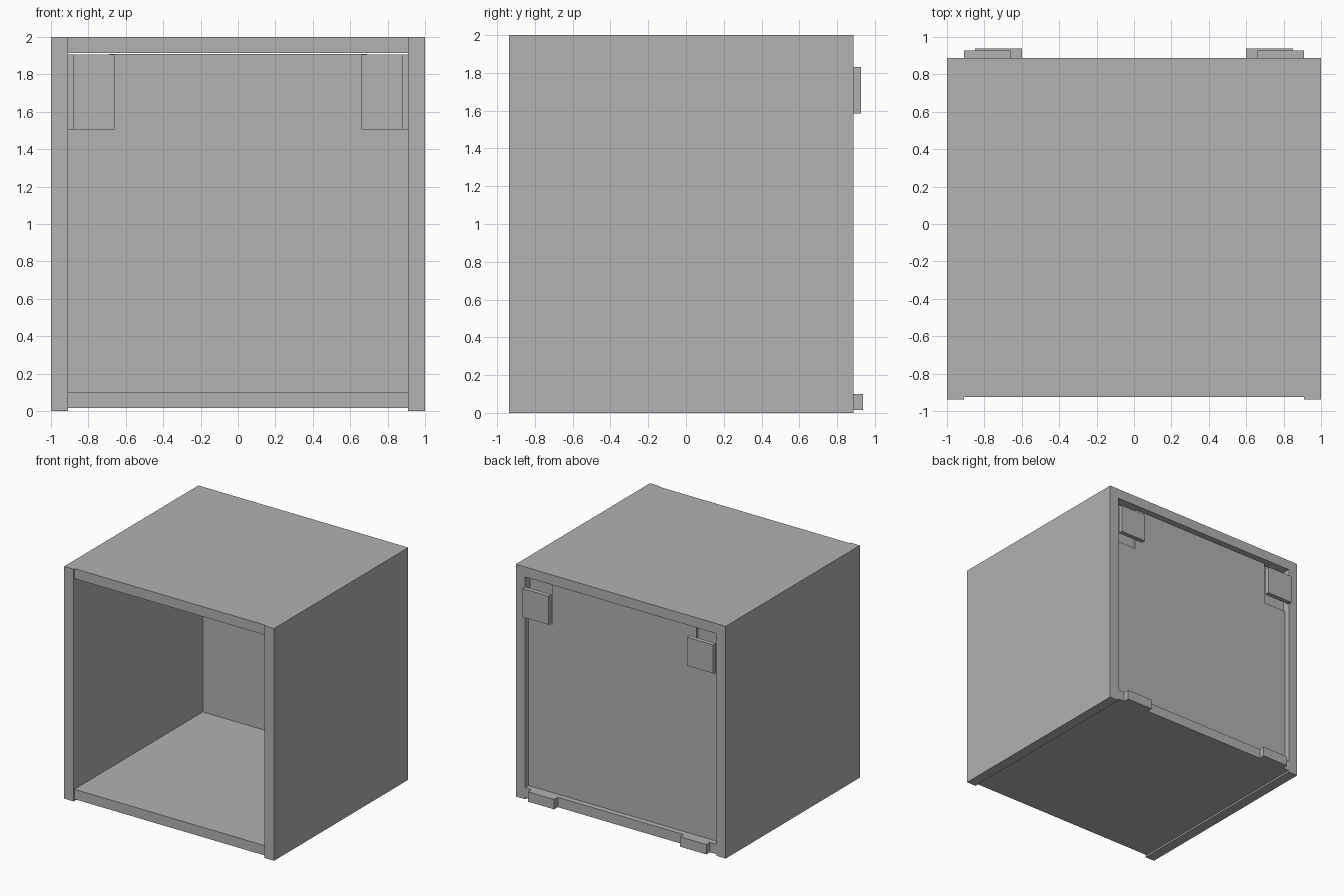
import bpy
import bmesh
from mathutils import Vector

default = bpy.data.objects.get("Cube")
if default:
    bpy.data.objects.remove(default, do_unlink=True)

# Single plain grey finish
grey = bpy.data.materials.new("plain grey")
grey.use_nodes = True
grey.diffuse_color = (0.445, 0.445, 0.445, 1)
grey.node_tree.nodes["Principled BSDF"].inputs["Base Color"].default_value = grey.diffuse_color


def finish(name, bm):
    bmesh.ops.recalc_face_normals(bm, faces=bm.faces)
    mesh = bpy.data.meshes.new(name)
    bm.to_mesh(mesh)
    bm.free()
    mesh.materials.append(grey)
    obj = bpy.data.objects.new(name, mesh)
    bpy.context.collection.objects.link(obj)
    return obj


def box(name, x, y, z):
    """Box from its (min, max) span on each axis."""
    bm = bmesh.new()
    bmesh.ops.create_cube(bm, size=1)
    low, high = (Vector(c) for c in zip(x, y, z))
    for v in bm.verts:
        v.co = (low + high) / 2 + v.co * (high - low)
    return finish(name, bm)


def pair(name, x, y, z):
    """The same box on the left (+x) and right (-x)."""
    box("left_" + name, x, y, z)
    box("right_" + name, (-x[1], -x[0]), y, z)


INNER, BACK, FRONT = 0.91, 0.888, -0.925
PANEL_BACK, PANEL_FRONT = 0.84, 0.82

# Cabinet carcass: sides stand slightly proud of the top and bottom
pair("side_panel", (INNER, 1), (-0.937, BACK), (0, 2))
box("top_panel", (-INNER, INNER), (FRONT, BACK), (1.914, 2))
box("bottom_panel", (-INNER, INNER), (FRONT, BACK), (0.015, 0.1))

# Recessed back panel with its upper corners notched out for the brackets
notch_x, notch_z, panel_top = 0.69, 1.54, 1.909
half = [(INNER, 0.1), (INNER, notch_z), (notch_x, notch_z), (notch_x, panel_top)]
outline = half + [(-x, z) for x, z in reversed(half)]
bm = bmesh.new()
face = bm.faces.new([bm.verts.new((x, PANEL_BACK, z)) for x, z in outline])
extruded = bmesh.ops.extrude_face_region(bm, geom=[face], use_keep_orig=True)
for v in extruded["geom"]:
    if isinstance(v, bmesh.types.BMVert):
        v.co.y = PANEL_FRONT
finish("back_panel", bm)

# Hanging brackets: backing plate and side flange inside
bracket_z = (1.505, 1.905)
pair("bracket_plate", (0.66, INNER), (0.80, PANEL_FRONT), bracket_z)
pair("bracket_flange", (0.88, INNER), (0.72, 0.80), bracket_z)

# Wall plates behind the brackets, and spacers along the bottom
pair("wall_plate", (0.66, 0.908), (BACK, 0.927), (1.585, 1.83))
pair("bottom_spacer", (0.60, 0.85), (BACK, 0.938), (0.015, 0.1))
